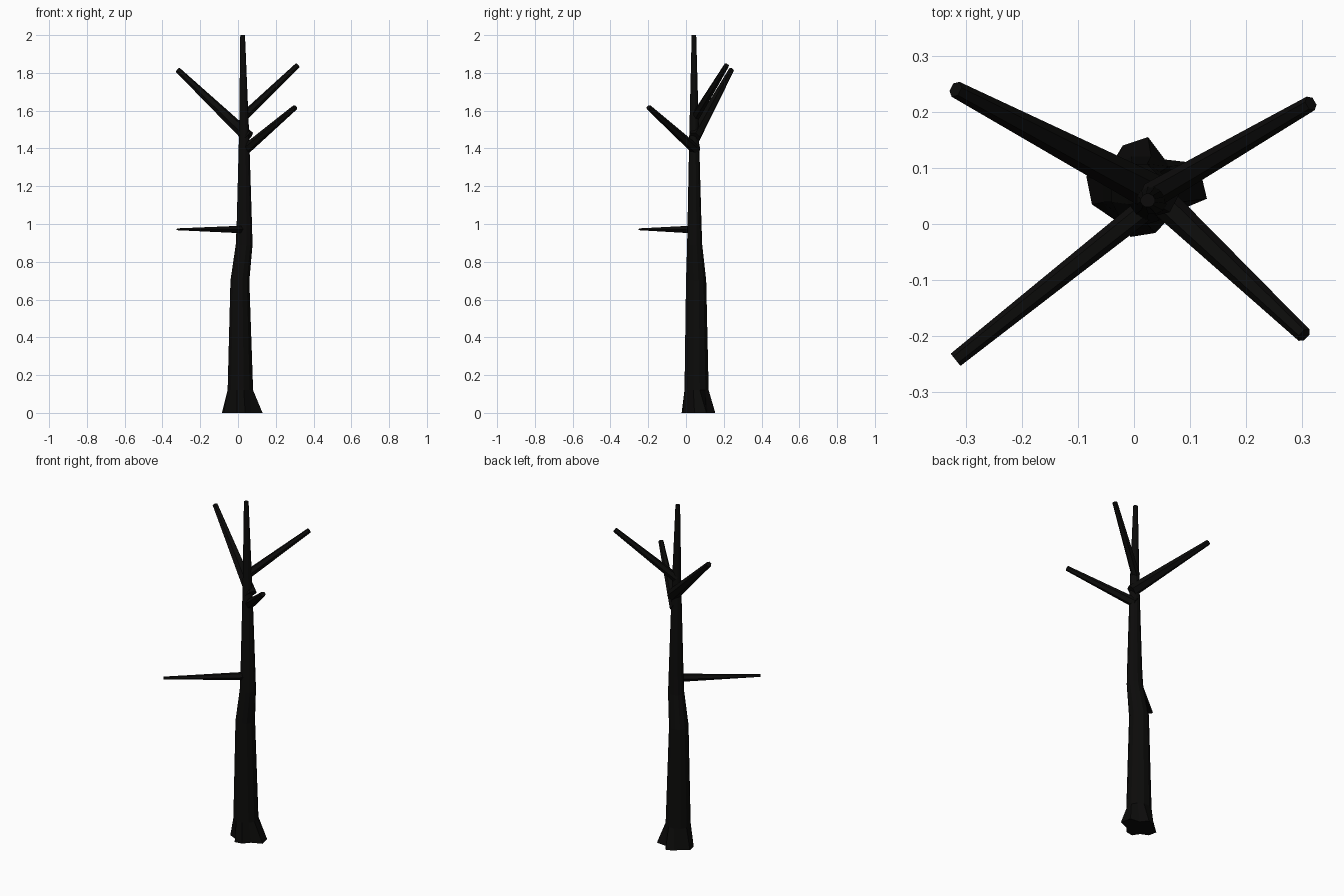
import bpy
import bmesh
from math import cos, sin, radians
from mathutils import Vector

if "Cube" in bpy.data.objects:
    bpy.data.objects.remove(bpy.data.objects["Cube"], do_unlink=True)

bark = bpy.data.materials.new("charred bark")
bark.use_nodes = True
BARK = (0.0035, 0.0034, 0.0031, 1)
bark.diffuse_color = BARK
bark.node_tree.nodes["Principled BSDF"].inputs["Base Color"].default_value = BARK


def skin(name, rings):
    """Join a list of equal point rings into a closed, flat shaded tube."""
    bm = bmesh.new()
    loops = [[bm.verts.new(p) for p in ring] for ring in rings]
    for low, high in zip(loops, loops[1:]):
        for i in range(len(low)):
            j = (i + 1) % len(low)
            bm.faces.new((low[i], low[j], high[j], high[i]))
    bm.faces.new(loops[0][::-1])
    bm.faces.new(loops[-1])
    bmesh.ops.recalc_face_normals(bm, faces=bm.faces)
    mesh = bpy.data.meshes.new(name)
    bm.to_mesh(mesh)
    bm.free()
    mesh.materials.append(bark)
    bpy.context.collection.objects.link(bpy.data.objects.new(name, mesh))


# Trunk: four splayed roots at the foot, then bent, tapering rings
ROOTS = [(0.13, 0.045), (0.115, 0.108), (0.055, 0.115), (0.025, 0.155),
         (-0.02, 0.14), (-0.035, 0.115), (-0.085, 0.085), (-0.075, 0.035),
         (-0.03, 0.015), (-0.006, -0.023), (0.038, -0.016), (0.07, 0.02)]
# height, x from, x to, y from, y to
SECTIONS = [(0.12, -0.055, 0.08, -0.008, 0.12),
            (0.7, -0.04, 0.06, 0.0, 0.107),
            (0.89, -0.012, 0.077, 0.006, 0.086),
            (1.0, -0.007, 0.074, 0.008, 0.082),
            (1.5, 0.006, 0.058, 0.018, 0.068),
            (2.0, 0.012, 0.037, 0.03, 0.054)]
trunk = [[(x, y, 0) for x, y in ROOTS]]
for z, x0, x1, y0, y1 in SECTIONS:
    ring = []
    for i in range(12):
        a = radians(30 * i - 15)
        ring.append(((x0 + x1) / 2 + (x1 - x0) / 2 * cos(a) / cos(radians(15)),
                     (y0 + y1) / 2 + (y1 - y0) / 2 * sin(a) / cos(radians(15)), z))
    trunk.append(ring)
skin("trunk", trunk)


def branch(name, start, end, r0, r1, flat0=1, flat1=1, sides=6):
    """Tapered limb; the flat values squash its thickness at each end."""
    start, end = Vector(start), Vector(end)
    axis = (end - start).normalized()
    side = axis.cross(Vector((0, 0, 1))).normalized()
    up = side.cross(axis)
    rings = []
    for centre, r, flat in ((start, r0, flat0), (end, r1, flat1)):
        turns = [radians(360 * i / sides) for i in range(sides)]
        rings.append([centre + side * r * cos(a) + up * r * flat * sin(a) for a in turns])
    skin(name, rings)


# Branches
branch("upper_right_branch", (0.055, 0.045, 1.46), (-0.318, 0.24, 1.815), 0.034, 0.015)
branch("upper_left_branch", (0.03, 0.05, 1.568), (0.315, 0.215, 1.84), 0.024, 0.014)
branch("middle_left_branch", (0.035, 0.055, 1.39), (0.303, -0.198, 1.618), 0.027, 0.014)
branch("lower_right_branch", (0.03, 0.035, 0.971), (-0.318, -0.242, 0.972),
       0.021, 0.014, 1.1, 0.4)
